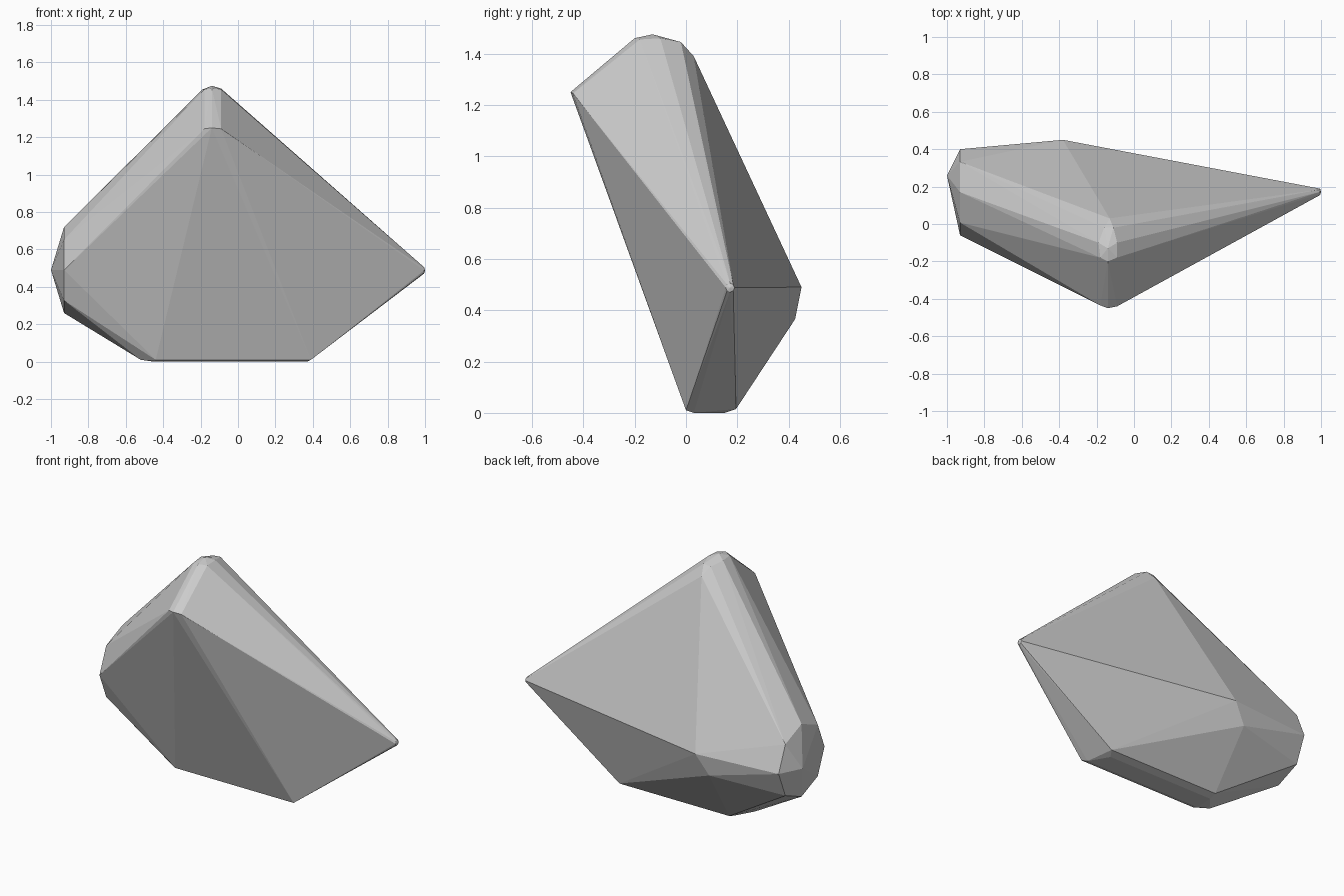
import bpy, bmesh
from math import cos, sin, tau
from mathutils import Vector

default_cube = bpy.data.objects.get("Cube")
if default_cube:
    bpy.data.objects.remove(default_cube, do_unlink=True)


def octagon(x, y, z, radius):
    """Ring of eight corners facing along the x axis."""
    corners = range(8)
    return [Vector((x, y + radius * cos(tau * i / 8), z + radius * sin(tau * i / 8)))
            for i in corners]


def flat_material(name, colour):
    material = bpy.data.materials.new(name)
    material.use_nodes = True
    material.diffuse_color = colour
    shader = material.node_tree.nodes["Principled BSDF"]
    shader.inputs["Base Color"].default_value = colour
    return material


def convex_rock(name, points, material):
    """Wrap the corner points in a faceted convex stone."""
    mesh = bpy.data.meshes.new(name)
    bm = bmesh.new()
    for point in points:
        bm.verts.new(point)
    result = bmesh.ops.convex_hull(bm, input=bm.verts[:])
    inside = [g for g in result["geom_interior"] if isinstance(g, bmesh.types.BMVert)]
    bmesh.ops.delete(bm, geom=inside, context="VERTS")
    bmesh.ops.recalc_face_normals(bm, faces=bm.faces[:])
    bm.to_mesh(mesh)
    bm.free()
    mesh.materials.append(material)
    rock = bpy.data.objects.new(name, mesh)
    bpy.context.collection.objects.link(rock)
    return rock


# Blunt end with a low point, and the narrow tip opposite
blunt_end = octagon(-0.93, 0.17, 0.49, 0.23) + [(-1, 0.26, 0.49)]
sharp_tip = octagon(0.995, 0.172, 0.488, 0.017) + [(1, 0.172, 0.488)]

# Overhanging front brow
brow = [(-0.18, -0.435, 1.245), (-0.14, -0.45, 1.25), (-0.09, -0.44, 1.245)]

# Rounded summit
summit = [
    (-0.18, -0.18, 1.455), (-0.14, -0.2, 1.46), (-0.09, -0.18, 1.455),
    (-0.19, -0.1, 1.455), (-0.14, -0.13, 1.475), (-0.09, -0.1, 1.46),
    (-0.16, -0.02, 1.44), (-0.11, -0.02, 1.445), (-0.13, 0.03, 1.39),
]

# Swelling at the back
back_bulge = [(-0.38, 0.45, 0.49), (-0.46, 0.425, 0.365)]

# Narrow base it rests on
base = [
    (-0.44, 0, 0.01), (0.39, 0, 0.01),
    (-0.45, 0.03, 0), (0.37, 0.03, 0),
    (-0.52, 0.05, 0.01), (-0.44, 0.15, 0), (0.3, 0.15, 0),
    (-0.44, 0.195, 0.015), (0.33, 0.195, 0.015),
]

stone_grey = flat_material("stone grey", (0.6, 0.6, 0.6, 1))
convex_rock("rock", blunt_end + sharp_tip + brow + summit + back_bulge + base, stone_grey)
